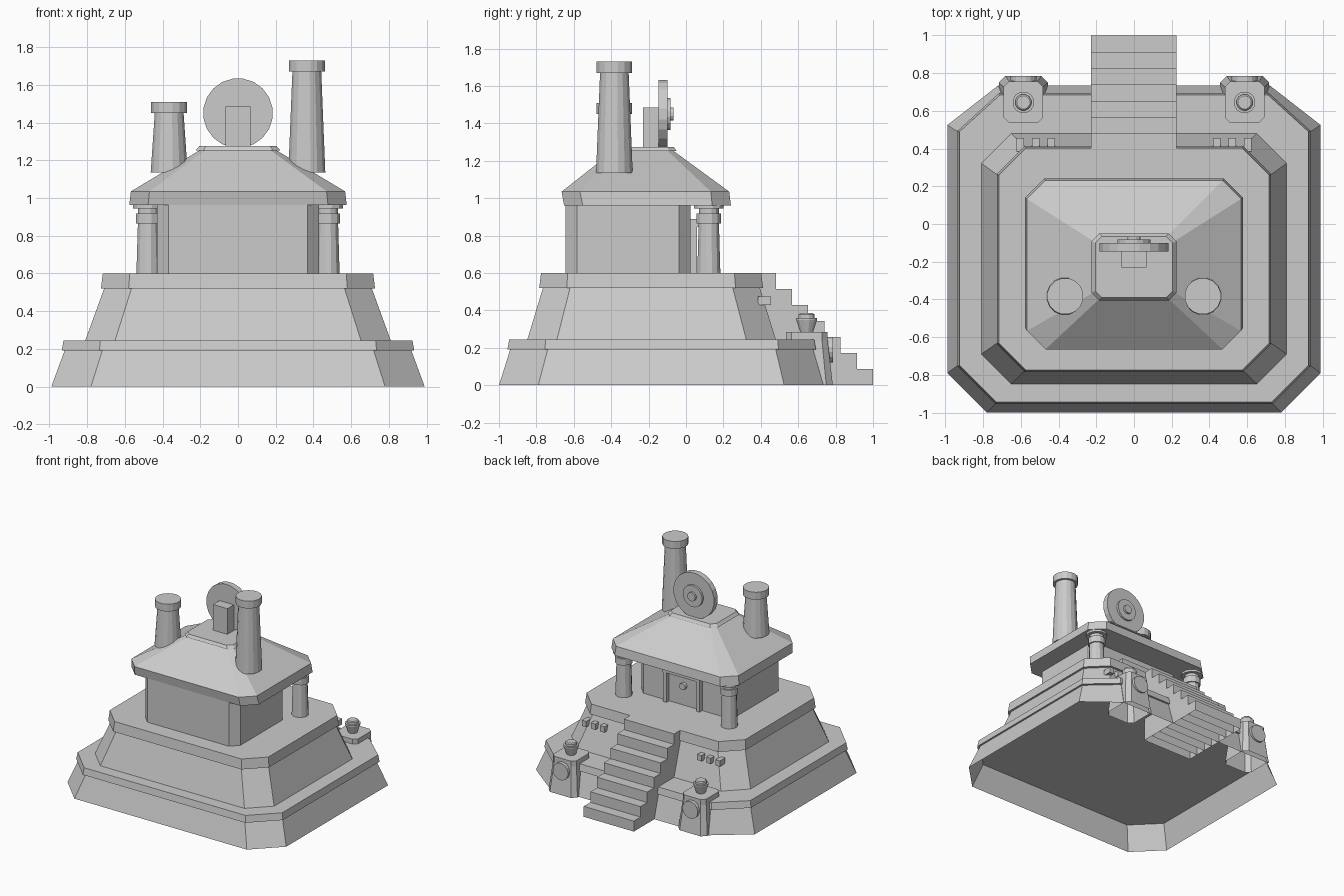
import bpy, bmesh, math
from mathutils import Matrix

cube = bpy.data.objects.get("Cube")
if cube:
    bpy.data.objects.remove(cube, do_unlink=True)

stone = bpy.data.materials.new("grey_stone")
stone.use_nodes = True
GREY = (0.6, 0.6, 0.6, 1)
stone.diffuse_color = GREY
stone.node_tree.nodes["Principled BSDF"].inputs["Base Color"].default_value = GREY


def skin(name, rings, hollow=False):
    """Join equal rings of points into a solid; hollow leaves the first end open."""
    bm = bmesh.new()
    loops = [[bm.verts.new(p) for p in ring] for ring in rings]
    n = len(loops[0])
    for a, b in zip(loops, loops[1:]):
        for i in range(n):
            j = (i + 1) % n
            bm.faces.new((a[i], a[j], b[j], b[i]))
    bm.faces.new(loops[-1])
    base = bm.faces.new(loops[0])
    bmesh.ops.recalc_face_normals(bm, faces=bm.faces)
    if hollow:
        bmesh.ops.delete(bm, geom=[base], context='FACES_ONLY')
    mesh = bpy.data.meshes.new(name)
    bm.to_mesh(mesh)
    bm.free()
    mesh.materials.append(stone)
    ob = bpy.data.objects.new(name, mesh)
    bpy.context.collection.objects.link(ob)
    return ob


def octagon(z, half, front, back, cut, back_cut=None, cx=0):
    """Rectangle with cut corners; back_cut widens the rear cuts along x."""
    b = back_cut or cut
    right = [(half - cut, front), (half, front + cut),
             (half, back - cut), (half - b, back)]
    pts = right + [(-x, y) for x, y in reversed(right)]
    return [(cx + x, y, z) for x, y in pts]


def box(name, x0, x1, y0, y1, z0, z1, hollow=False):
    return skin(name, [[(x0, y0, z), (x1, y0, z), (x1, y1, z), (x0, y1, z)]
                       for z in (z0, z1)], hollow)


def turned(name, x, y, profile, sides):
    """Solid of revolution about a vertical axis; profile is (radius, z)."""
    angles = [math.tau * (i + 0.5) / sides for i in range(sides)]
    return skin(name, [[(x + r * math.cos(a), y + r * math.sin(a), z) for a in angles]
                       for r, z in profile])


def disc(name, x, z, r, y0, y1, sides=20):
    """Round plate facing along y."""
    ob = turned(name, 0, 0, [(r, -y1), (r, -y0)], sides)
    ob.data.transform(Matrix.Translation((x, 0, z)) @ Matrix.Rotation(math.pi / 2, 4, 'X'))
    return ob


# Stepped base: two sloped tiers, each with a rim; the lowest is open underneath
skin("lower_tier", [octagon(0, .99, -1, .735, .21, .27),
                    octagon(.19, .92, -.94, .68, .2, .22)], hollow=True)
skin("lower_rim", [octagon(.19, .935, -.955, .695, .2, .22),
                   octagon(.245, .925, -.945, .685, .195, .215)])
skin("upper_tier", [octagon(.245, .81, -.848, .48, .158),
                    octagon(.52, .71, -.765, .395, .145)])
skin("upper_rim", [octagon(.52, .727, -.785, .412, .147),
                   octagon(.6, .717, -.775, .402, .143)])

# Rear stairway: open-bottomed blocks of falling height
STEPS = 7
DEPTH = .52 / (STEPS - 1)
for i in range(STEPS):
    y = .48 + i * DEPTH
    box(f"stair_{i + 1}", -.228, .225, y - DEPTH, y, 0, .6 * (STEPS - i) / STEPS,
        hollow=True)

# Temple body and roof
skin("walls", [octagon(z, .43, -.645, .025, .062) for z in (.6, .97)])
skin("eaves", [octagon(.962, .577, -.652, .24, .1), octagon(1.035, .568, -.665, .231, .098)])
skin("hip_roof", [octagon(1.035, .568, -.665, .231, .098),
                  octagon(1.255, .2, -.385, -.07, .03)])
skin("roof_cap", [octagon(1.252, .225, -.405, -.05, .04),
                  octagon(1.275, .205, -.39, -.066, .035)])

# Round emblem with its support post
box("emblem_post", -.065, .065, -.23, -.147, 1.27, 1.485)
disc("emblem", 0, 1.45, .185, -.147, -.1)
disc("emblem_ring", 0, 1.45, .088, -.11, -.083, 16)
disc("emblem_hub", 0, 1.45, .036, -.09, -.067, 12)

# Chimneys of unequal height
for side, x, top in (("right", -.365, 1.51), ("left", .365, 1.73)):
    turned(side + "_chimney", x, -.383,
           [(.1, 1.135), (.078, top - .06), (.097, top - .06), (.097, top)], 16)

# Doorway
for side, s in (("right", -1), ("left", 1)):
    box(side + "_door_post", s * .15 - .015, s * .15 + .015, 0, .06, .6, .85)
box("door_lintel", -.17, .17, 0, .067, .845, .89)
disc("door_knob", 0, .76, .027, 0, .05, 12)

# Mirrored parts: porch columns, pedestals with urns, small stone blocks
for side, s in (("right", -1), ("left", 1)):
    turned(side + "_column", s * .477, .122,
           [(.064, .6), (.056, .865), (.067, .865), (.067, .918), (.055, .918),
            (.055, .945), (.082, .945), (.082, .965)], 12)
    px = s * .587
    skin(side + "_pedestal", [octagon(0, .13, .51, .785, .035, cx=px),
                              octagon(.24, .105, .535, .757, .03, cx=px),
                              octagon(.285, .105, .535, .757, .03, cx=px)], hollow=True)
    disc(side + "_pedestal_disc", px, .19, .07, .74, .785, 16)
    turned(side + "_urn", px, .645,
           [(.034, .28), (.058, .35), (.058, .36), (.044, .36), (.044, .378),
            (.036, .385)], 12)
    for i in range(3):
        bx = s * (.44 + i * .082)
        box(f"{side}_block_{i + 1}", bx - .02, bx + .02, .385, .455, .428, .475)
